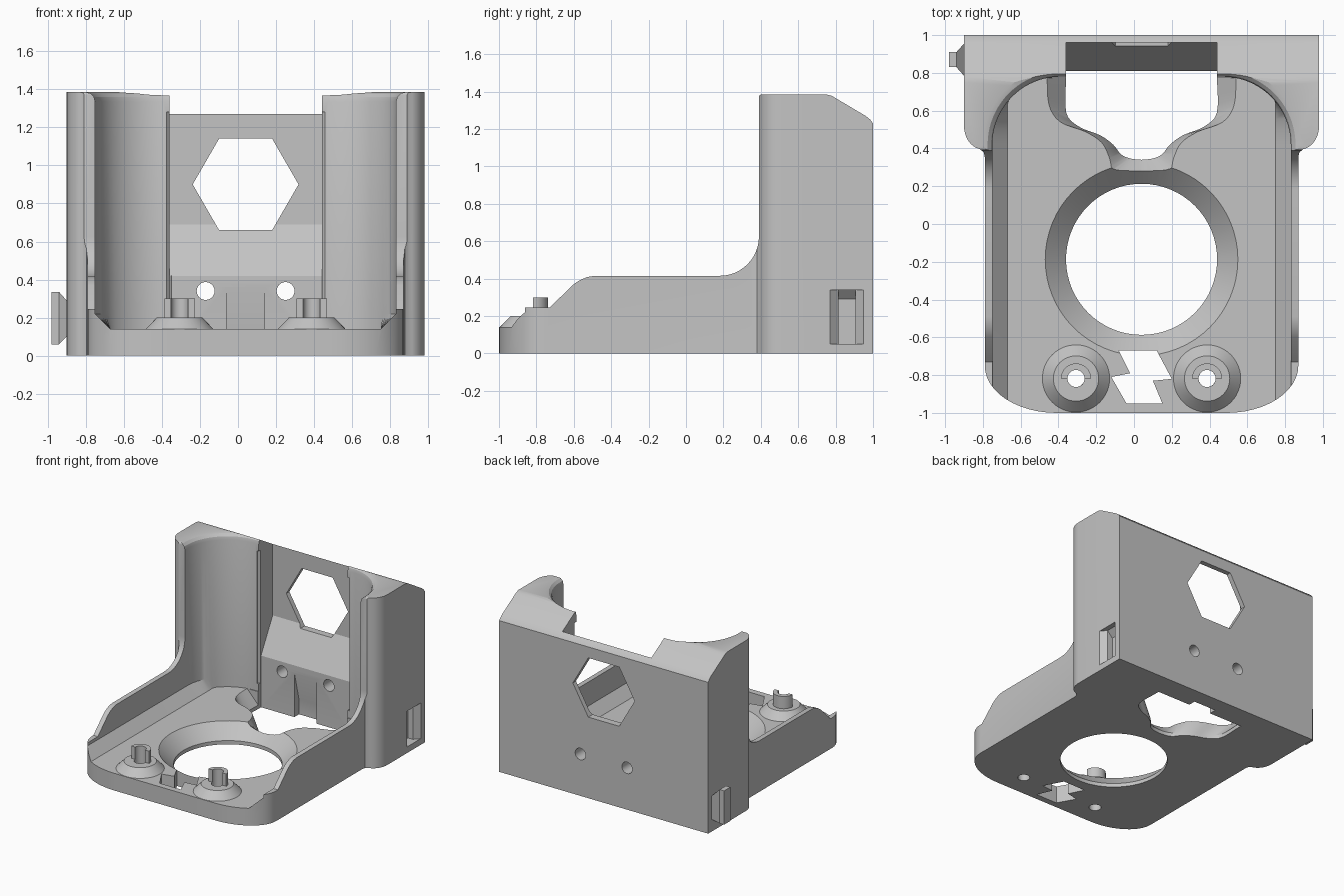
import bpy, bmesh, math
from mathutils import Vector

if "Cube" in bpy.data.objects:
    bpy.data.objects.remove(bpy.data.objects["Cube"], do_unlink=True)

CX = 0.04      # mirror plane of the bracket
FLOOR = 0.14   # top of the floor plate

grey = bpy.data.materials.new("light_grey_plastic")
grey.use_nodes = True
grey.diffuse_color = (0.55, 0.55, 0.55, 1)
grey.node_tree.nodes["Principled BSDF"].inputs["Base Color"].default_value = (0.55, 0.55, 0.55, 1)


def loft(name, rings, closed=False):
    """Solid through equal-length rings of points; capped unless closed."""
    bm = bmesh.new()
    loops = [[bm.verts.new(p) for p in ring] for ring in rings]
    pairs = list(zip(loops, loops[1:])) + ([(loops[-1], loops[0])] if closed else [])
    for a, b in pairs:
        for i in range(len(a)):
            j = (i + 1) % len(a)
            bm.faces.new((a[i], a[j], b[j], b[i]))
    if not closed:
        bm.faces.new(loops[0])
        bm.faces.new(loops[-1])
    bmesh.ops.recalc_face_normals(bm, faces=bm.faces)
    mesh = bpy.data.meshes.new(name)
    bm.to_mesh(mesh)
    bm.free()
    mesh.materials.append(grey)
    obj = bpy.data.objects.new(name, mesh)
    bpy.context.collection.objects.link(obj)
    return obj


def arc(cx, cy, rx, ry, start, end, n=12):
    angles = [math.radians(start + (end - start) * i / n) for i in range(n + 1)]
    return [(cx + rx * math.cos(a), cy + ry * math.sin(a)) for a in angles]


def mirrored(half):
    """Right half outline (offset, y) to a full outline around CX."""
    left = [(-x, y) for x, y in reversed(half) if x > 0.001]
    return [(CX + x, y) for x, y in half + left]


def at_z(outline, z):
    return [(x, y, z) for x, y in outline]


def at_x(outline, x):
    return [(x, y, z) for y, z in outline]


def at_y(outline, y):
    return [(x, y, z) for x, z in outline]


def disc(x, y, r, n=64):
    return arc(x, y, r, r, 0, 360, n)[:-1]


def smooth_path(pts, n=4):
    """Catmull-Rom curve through the points."""
    p = [Vector(v) for v in [pts[0]] + pts + [pts[-1]]]
    out = []
    for a, b, c, d in zip(p, p[1:], p[2:], p[3:]):
        for i in range(n):
            t = i / n
            out.append(tuple(0.5 * (2 * b + (c - a) * t + (2 * a - 5 * b + 4 * c - d) * t * t
                                    + (3 * b - a - 3 * c + d) * t ** 3)))
    return out + [pts[-1]]


def activate(obj):
    bpy.ops.object.select_all(action="DESELECT")
    obj.select_set(True)
    bpy.context.view_layer.objects.active = obj


def boolean(obj, tool, operation="DIFFERENCE"):
    tool.hide_render = True
    activate(obj)
    mod = obj.modifiers.new("shape", "BOOLEAN")
    mod.operation = operation
    mod.solver = "EXACT"
    mod.object = tool
    bpy.ops.object.modifier_apply(modifier=mod.name)
    bpy.data.objects.remove(tool, do_unlink=True)


def smooth(obj, angle=28):
    activate(obj)
    bpy.ops.object.shade_smooth_by_angle(angle=math.radians(angle))


# Body: plan outline intersected with the side profile
plan = mirrored(arc(0.45, -0.75, 0.38, 0.25, -90, 0)
                + [(0.83, 0.355), (0.836, 0.38)]
                + arc(0.84, 0.52, 0.10, 0.125, -80, 0, 8) + [(0.94, 1)])
side = ([(-1.1, -0.1), (1.1, -0.1), (1.1, 1.17), (1.0, 1.23), (0.985, 1.25), (0.96, 1.27)]
        + [(0.80, 1.365), (0.78, 1.377), (0.75, 1.385)]
        + arc(0.405, 1.37, 0.015, 0.015, 90, 180, 4)
        + arc(0.18, 0.625, 0.21, 0.21, 0, -90)
        + [(-0.49, 0.415), (-0.53, 0.408), (-0.57, 0.39), (-0.60, 0.37), (-0.73, 0.245), (-1.1, 0.245)])
body = loft("bracket_body", [at_z(plan, 0), at_z(plan, 1.5)])
boolean(body, loft("side_cutter", [at_x(side, -1.2), at_x(side, 1.2)]), "INTERSECT")

# Round-backed pocket with chamfered floor sides and a softened rim


def pocket(grow, limit=2.0):
    half = [(0.79 + grow, -1.2)] + arc(0.43, 0.42, 0.36 + grow, 0.36 + grow, 0, 90, 20)
    return mirrored([(min(x, limit), y) for x, y in half])


levels = [at_z(pocket(0, 0.71), FLOOR), at_z(pocket(0), 0.22), at_z(pocket(0), 1.335)]
for step in (30, 60, 90):
    a = math.radians(step)
    levels.append(at_z(pocket(0.05 * (1 - math.cos(a))), 1.335 + 0.05 * math.sin(a)))
levels.append(at_z(pocket(0.05), 1.5))
boolean(body, loft("pocket_cutter", levels))

# Rear slot with sloped lower ledge
slot = [(0.70, -0.1), (0.81, -0.1), (0.81, 0.42), (0.96, 0.69), (0.96, 1.6), (0.70, 1.6)]
boolean(body, loft("slot_cutter", [at_x(slot, CX - 0.40), at_x(slot, CX + 0.40)]))
for s in (-1, 1):
    # small bevel on the slot's front edges
    bevel = [(CX + s * 0.39, 0.77), (CX + s * 0.416, 0.77), (CX + s * 0.416, 0.785), (CX + s * 0.39, 0.812)]
    boolean(body, loft("edge_cutter", [at_z(bevel, 0.2), at_z(bevel, 1.28)]))

# Tapered notch in the ledge
notch = [(0.80, 0.36), (0.81, 0.36), (0.87, 0.12), (0.87, -0.1), (0.80, -0.1)]
boolean(body, loft("notch_cutter", [at_x(notch, CX - 0.10), at_x(notch, CX + 0.10)]))

# Hexagonal window and two bolt holes in the back wall
window = [(x, z) for x, z in disc(CX, 0.90, 0.278, 6)]
boolean(body, loft("window_cutter", [at_y(window, 0.85), at_y(window, 1.1)]))
for s in (-1, 1):
    hole = disc(CX + s * 0.21, 0.34, 0.047, 24)
    boolean(body, loft("bolt_cutter", [at_y(hole, 0.75), at_y(hole, 1.1)]))

# Conical floor opening
boolean(body, loft("ring_cutter", [at_z(disc(CX, -0.187, r), z) for r, z in
                                   ((0.40, -0.1), (0.40, 0.03), (0.51, FLOOR), (0.51, 0.3))]))

# Flared opening between the ring and the rear slot
lower = mirrored(smooth_path([(0, 0.34), (0.06, 0.347), (0.11, 0.37), (0.15, 0.42),
                              (0.22, 0.47), (0.33, 0.515), (0.399, 0.59), (0.399, 0.774)]))
upper = mirrored(smooth_path([(0, 0.24), (0.14, 0.27), (0.17, 0.35), (0.21, 0.43),
                              (0.30, 0.49), (0.43, 0.54), (0.49, 0.63), (0.50, 0.774)]))
boolean(body, loft("throat_cutter", [at_z(lower, -0.1), at_z(lower, 0.03),
                                     at_z(upper, FLOOR), at_z(upper, 0.17)]))

# Zigzag cable cut near the front edge
zigzag = [(-0.08, -0.67), (-0.02, -0.79), (-0.12, -0.81), (-0.04, -0.95),
          (0.15, -0.95), (0.10, -0.83), (0.20, -0.82), (0.12, -0.67)]
boolean(body, loft("zigzag_cutter", [at_z(zigzag, -0.1), at_z(zigzag, 0.3)]))


# Side latch: tab on one side, matching socket on the other
def rect(x, y0, y1, z0, z1):
    return at_x([(y0, z0), (y1, z0), (y1, z1), (y0, z1)], x)


boolean(body, loft("socket_cutter", [rect(1.02, 0.77, 0.95, 0.05, 0.34), rect(0.98, 0.77, 0.95, 0.05, 0.34),
                                     rect(0.94, 0.815, 0.905, 0.05, 0.34), rect(0.895, 0.815, 0.905, 0.05, 0.29)]))
loft("latch_tab", [rect(-0.89, 0.785, 0.955, 0.10, 0.29), rect(-0.90, 0.785, 0.955, 0.10, 0.29),
                   rect(-0.94, 0.83, 0.91, 0.06, 0.335), rect(-0.98, 0.83, 0.91, 0.06, 0.335)])


# Standoffs: conical foot, half-ring post and through hole
def lathe(name, profile, x, y, sweep, n):
    full = sweep == 360
    rings = []
    for i in range(n if full else n + 1):
        a = math.radians(sweep * i / n)
        rings.append([(x + r * math.cos(a), y + r * math.sin(a), z) for r, z in profile])
    return loft(name, rings, full)


for s, label in ((-1, "right"), (1, "left")):
    x, y = CX + s * 0.347, -0.818
    hole = disc(x, y, 0.045, 32)
    boolean(body, loft("standoff_cutter", [at_z(hole, -0.1), at_z(hole, 0.3)]))
    smooth(lathe(label + "_standoff_foot", [(0.045, 0.12), (0.178, 0.12), (0.178, FLOOR),
                                            (0.12, 0.2), (0.045, 0.2)], x, y, 360, 48))
    smooth(lathe(label + "_standoff_post", [(0.045, 0.19), (0.08, 0.19), (0.08, 0.3),
                                            (0.045, 0.3)], x, y, 180, 24))

smooth(body)
